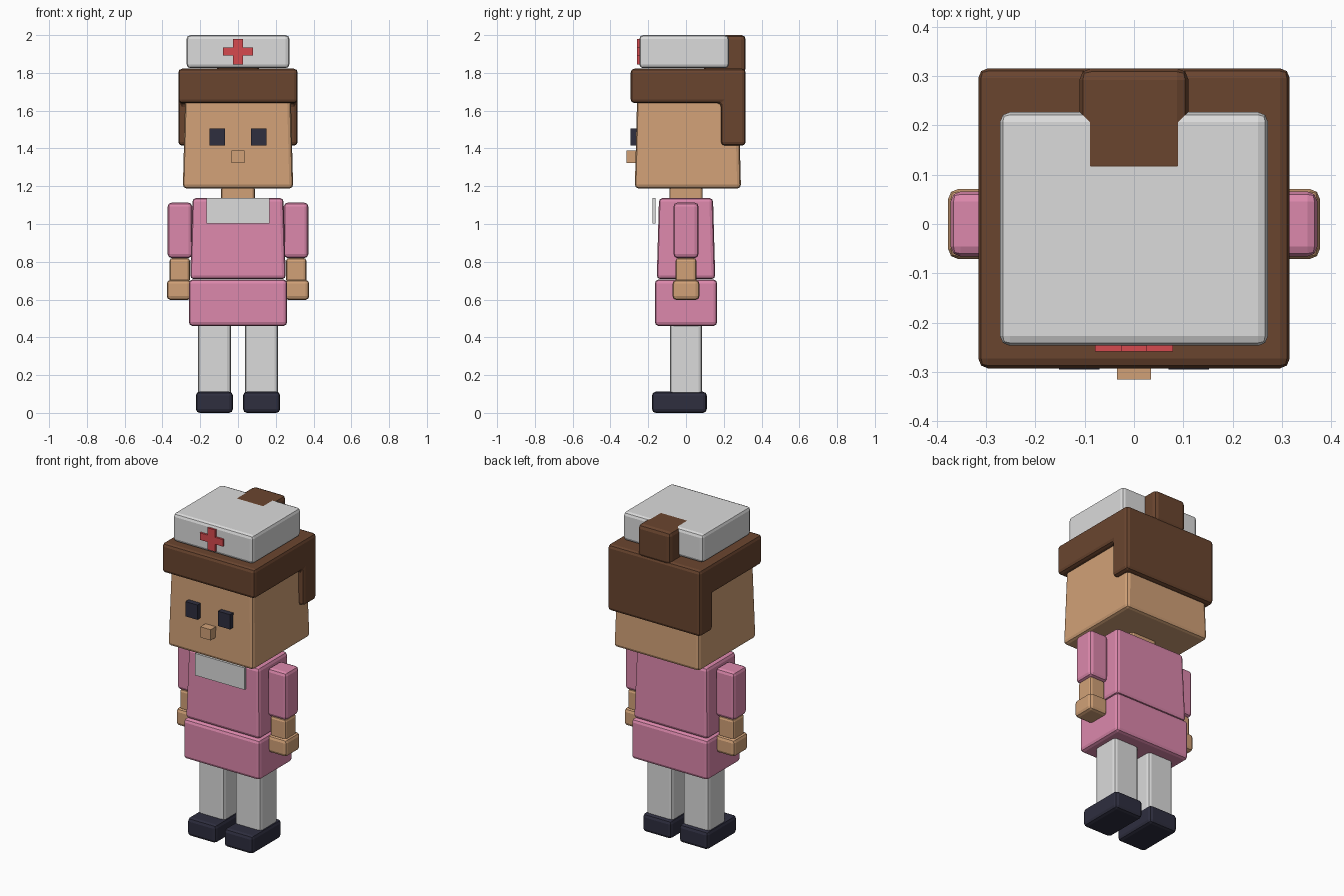
import bpy
import bmesh

if "Cube" in bpy.data.objects:
    bpy.data.objects.remove(bpy.data.objects["Cube"])


def colour(name, r, g, b):
    """Flat material from 0-255 sRGB."""
    m = bpy.data.materials.new(name)
    lin = [((c / 255 + 0.055) / 1.055) ** 2.4 for c in (r, g, b)]
    m.diffuse_color = (*lin, 1)
    m.use_nodes = True
    m.node_tree.nodes["Principled BSDF"].inputs["Base Color"].default_value = m.diffuse_color
    return m


PINK = colour("pink", 220, 136, 172)
WHITE = colour("white", 219, 219, 219)
SKIN = colour("skin", 209, 161, 119)
BROWN = colour("brown", 106, 69, 47)
NAVY = colour("navy", 46, 46, 63)
RED = colour("red", 214, 74, 79)


def finish(name, bm, mat, bevel):
    bmesh.ops.recalc_face_normals(bm, faces=bm.faces)
    if bevel:
        bmesh.ops.bevel(bm, geom=bm.edges[:], offset=bevel, segments=2,
                        profile=0.5, affect='EDGES', clamp_overlap=True)
    me = bpy.data.meshes.new(name)
    bm.to_mesh(me)
    bm.free()
    me.materials.append(mat)
    ob = bpy.data.objects.new(name, me)
    bpy.context.collection.objects.link(ob)
    return ob


def box(name, x, y, z, mat, bevel=0.02, taper=0.0):
    """Box from (min, max) ranges; the top is drawn in by taper."""
    bm = bmesh.new()
    bmesh.ops.create_cube(bm, size=1)
    for v in bm.verts:
        sx, sy, sz = (c > 0 for c in v.co)
        t = taper if sz else 0
        v.co = (x[sx] + (-t if sx else t), y[sy] + (-t if sy else t), z[sz])
    return finish(name, bm, mat, bevel)


def prism(name, profile, x, mat, bevel):
    """Extrude a (y, z) outline along x."""
    bm = bmesh.new()
    f = bm.faces.new([bm.verts.new((x[0], y, z)) for y, z in profile])
    ext = bmesh.ops.extrude_face_region(bm, geom=[f])["geom"]
    for v in ext:
        if isinstance(v, bmesh.types.BMVert):
            v.co.x = x[1]
    return finish(name, bm, mat, bevel)


def pair(name, x, *args, **kw):
    """A part on the right and its mirror on the left."""
    box(name + "_right", x, *args, **kw)
    box(name + "_left", (-x[1], -x[0]), *args, **kw)


# Legs and shoes
pair("shoe", (0.027, 0.223), (-0.18, 0.11), (0.0, 0.112), NAVY)
pair("leg", (0.037, 0.212), (-0.086, 0.086), (0.09, 0.48), WHITE)

# Skirt, torso and bib
box("skirt", (-0.26, 0.26), (-0.165, 0.165), (0.46, 0.706), PINK)
box("torso", (-0.253, 0.253), (-0.155, 0.155), (0.708, 1.138), PINK, taper=0.012)
box("bib", (-0.168, 0.168), (-0.178, -0.162), (1.003, 1.138), WHITE, bevel=0)

# Arms
pair("sleeve", (0.243, 0.372), (-0.066, 0.066), (0.82, 1.113), PINK)
pair("forearm", (0.255, 0.362), (-0.055, 0.055), (0.69, 0.82), SKIN, bevel=0.015)
pair("hand", (0.248, 0.377), (-0.071, 0.071), (0.598, 0.704), SKIN)

# Neck and head
box("neck", (-0.089, 0.089), (-0.088, 0.088), (1.12, 1.2), SKIN, bevel=0.015)
box("head", (-0.292, 0.292), (-0.271, 0.291), (1.188, 1.7), SKIN, taper=0.013)

# Face
pair("eye", (0.07, 0.152), (-0.295, -0.25), (1.415, 1.506), NAVY, bevel=0)
box("nose", (-0.035, 0.035), (-0.316, -0.25), (1.324, 1.39), SKIN, bevel=0)

# Hair with the long back, and the bun
hair = [(-0.293, 1.64), (0.185, 1.64), (0.185, 1.415),
        (0.316, 1.415), (0.316, 1.822), (-0.293, 1.822)]
prism("hair", hair, (-0.316, 0.316), BROWN, 0.02)
box("hair_bun", (-0.111, 0.111), (0.095, 0.316), (1.8, 2.001), BROWN, bevel=0.024)

# Cap with its cross emblem
box("cap", (-0.272, 0.272), (-0.247, 0.227), (1.825, 2.0), WHITE)
box("cross_upright", (-0.026, 0.026), (-0.259, -0.24), (1.845, 1.98), RED, bevel=0)
box("cross_left_arm", (-0.079, -0.026), (-0.259, -0.24), (1.892, 1.935), RED, bevel=0)
box("cross_right_arm", (0.026, 0.079), (-0.259, -0.24), (1.892, 1.935), RED, bevel=0)
